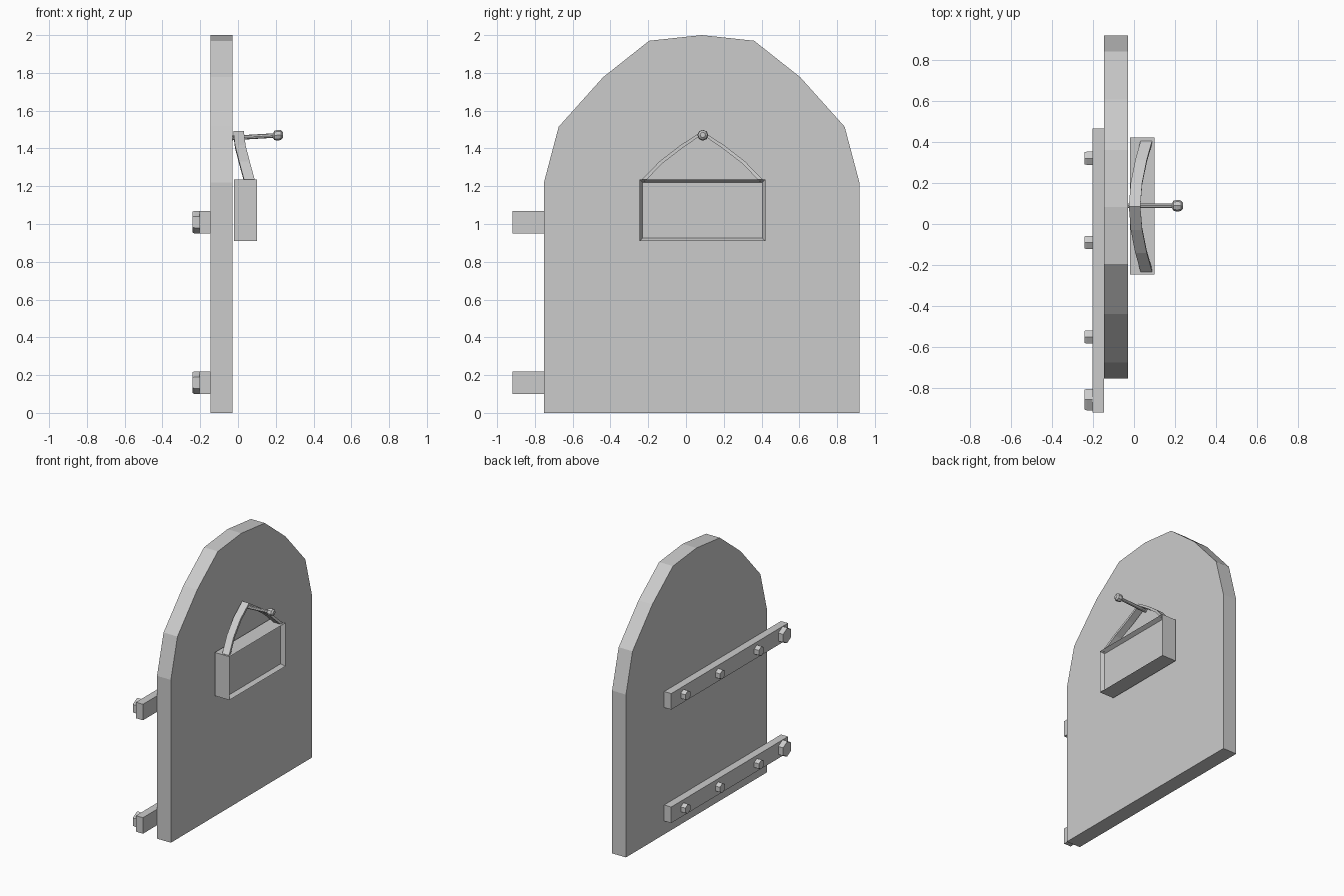
import bpy, bmesh
from math import pi
from mathutils import Vector, Matrix

if "Cube" in bpy.data.objects:
    bpy.data.objects.remove(bpy.data.objects["Cube"])


def finish(name, bm):
    bmesh.ops.recalc_face_normals(bm, faces=bm.faces)
    me = bpy.data.meshes.new(name)
    bm.to_mesh(me)
    bm.free()
    ob = bpy.data.objects.new(name, me)
    bpy.context.collection.objects.link(ob)
    return ob


def loft(name, rings):
    """Skin a list of equal-length point rings and cap both ends."""
    bm = bmesh.new()
    vs = [[bm.verts.new(p) for p in ring] for ring in rings]
    n = len(vs[0])
    for a, b in zip(vs, vs[1:]):
        for i in range(n):
            j = (i + 1) % n
            bm.faces.new((a[i], a[j], b[j], b[i]))
    bm.faces.new(vs[0])
    bm.faces.new(vs[-1])
    return finish(name, bm)


def box(name, x, y, z):
    ring = lambda xx: [(xx, y[0], z[0]), (xx, y[1], z[0]), (xx, y[1], z[1]), (xx, y[0], z[1])]
    return loft(name, [ring(x[0]), ring(x[1])])


def lathe_x(name, y, stations, sides=6):
    """Faceted round part along x; stations are (x, z, radius)."""
    rings = []
    for x, z, r in stations:
        rings.append([Vector((x, y, z)) + Matrix.Rotation(2 * pi * i / sides, 3, 'X') @ Vector((0, 0, r))
                      for i in range(sides)])
    return loft(name, rings)


MID = 0.083

# Door slab with faceted arched top
half = [(0.835, 0), (0.835, 1.22), (0.757, 1.515), (0.522, 1.777), (0.278, 1.97)]
outline = half + [(0, 2.0)] + [(-y, z) for y, z in reversed(half)]
loft("door_slab", [[(x, MID + y, z) for y, z in outline] for x in (-0.145, -0.03)])

# Hinge straps with hexagonal bolts
for label, z in (("lower", 0.16), ("upper", 1.01)):
    box(label + "_hinge_strap", (-0.203, -0.145), (-0.918, 0.465), (z - 0.06, z + 0.06))
    for i, (y, r) in enumerate([(0.32, 0.037), (-0.09, 0.037), (-0.55, 0.037), (-0.855, 0.06)]):
        lathe_x(f"{label}_bolt_{i + 1}", y,
                [(-0.195, z, r), (-0.23, z, r), (-0.24, z, r * 0.93)])

# Hanging sign board with a recessed front panel
sign = box("sign_board", (-0.02, 0.1), (-0.245, 0.42), (0.91, 1.235))
bm = bmesh.new()
bm.from_mesh(sign.data)
front = max(bm.faces, key=lambda f: f.calc_center_median().x)
bmesh.ops.inset_individual(bm, faces=[front], thickness=0.022)
bmesh.ops.translate(bm, verts=front.verts[:], vec=(-0.03, 0, 0))
bm.to_mesh(sign.data)
bm.free()

# Flat hanging strap, two arms sagging outwards from the nail
path = [(0.0, 1.483, 0.003), (0.11, 1.41, 0.012), (0.22, 1.325, 0.034), (0.312, 1.23, 0.06)]
stations = [(-y, z, x) for y, z, x in reversed(path[1:])] + path
rings = []
for i, (y, z, x) in enumerate(stations):
    a, b = stations[max(i - 1, 0)], stations[min(i + 1, len(stations) - 1)]
    t = Vector((b[2] - a[2], b[0] - a[0], b[1] - a[1])).normalized()
    normal = Vector((0, -t.z, t.y)).normalized() * 0.009
    c, w = Vector((x, MID + 0.003 + y, z)), Vector((0.028, 0, 0))
    rings.append([c - w - normal, c + w - normal, c + w + normal, c - w + normal])
loft("hanging_strap", rings)

# Nail holding the strap
lathe_x("nail", MID + 0.006, [(-0.05, 1.454, 0.012), (0.185, 1.468, 0.012), (0.192, 1.469, 0.024),
                              (0.21, 1.47, 0.029), (0.228, 1.471, 0.026), (0.238, 1.472, 0.014)], 8)
